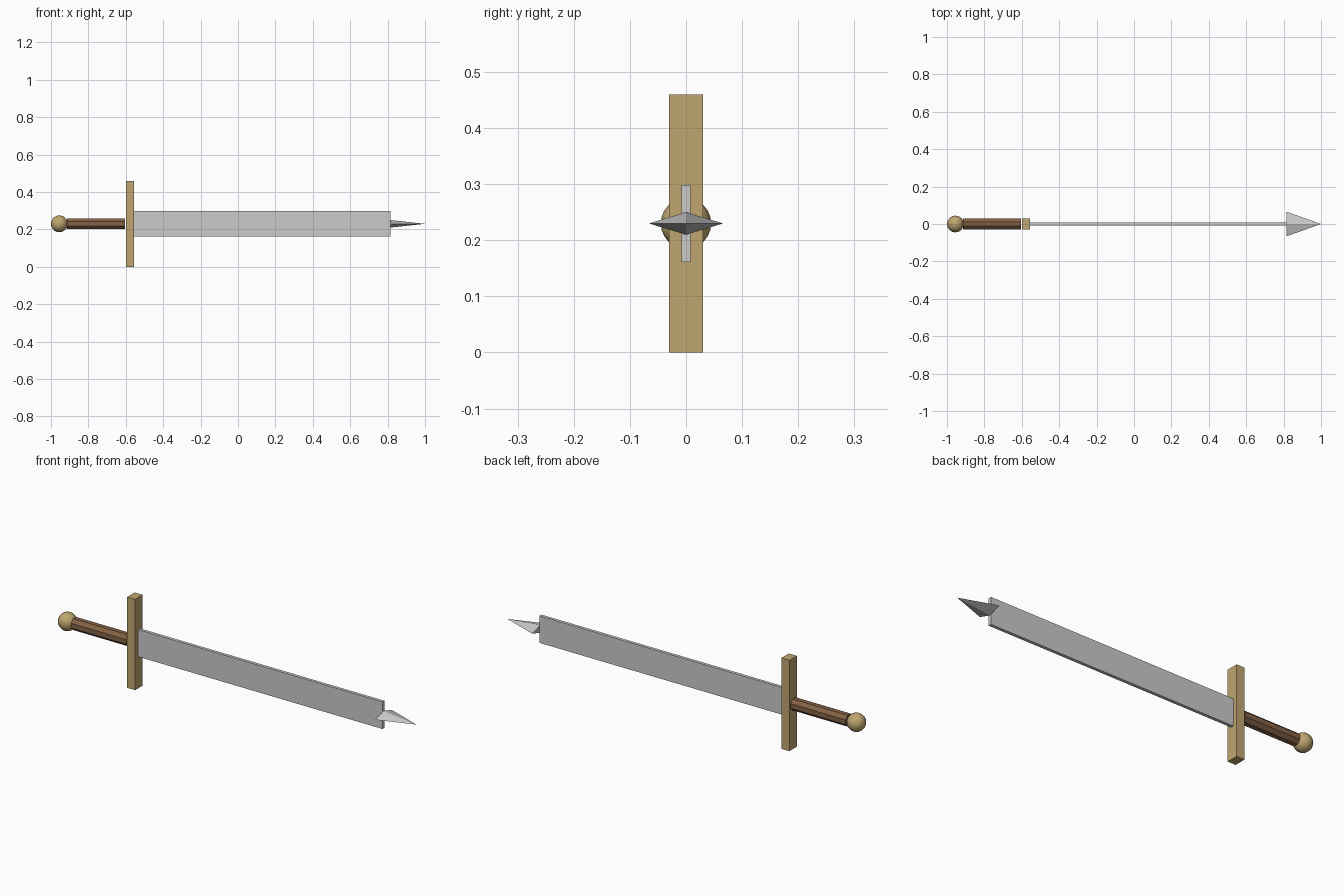
import bpy, math
from mathutils import Matrix

if "Cube" in bpy.data.objects:
    bpy.data.objects.remove(bpy.data.objects["Cube"])

ZC = 0.23  # height of the sword's long axis


def material(name, rgb):
    m = bpy.data.materials.new(name)
    m.diffuse_color = (*rgb, 1)
    m.use_nodes = True
    m.node_tree.nodes["Principled BSDF"].inputs["Base Color"].default_value = m.diffuse_color
    return m


brass = material("brass", (0.52, 0.38, 0.16))
wood = material("wood", (0.23, 0.12, 0.06))
steel = material("steel", (0.55, 0.55, 0.58))


def finish(name, mat):
    ob = bpy.context.object
    ob.name = name
    ob.data.materials.append(mat)
    return ob


def box(name, x0, x1, width, height, mat):
    bpy.ops.mesh.primitive_cube_add(size=1, location=((x0 + x1) / 2, 0, ZC))
    ob = finish(name, mat)
    ob.data.transform(Matrix.Diagonal((x1 - x0, width, height, 1)))
    return ob


def along_x(ob, spin):
    # turn a z-aligned primitive so that its top points to +x
    ob.data.transform(Matrix.Rotation(math.pi / 2, 4, 'Y') @ Matrix.Rotation(spin, 4, 'Z'))


# Pommel
bpy.ops.mesh.primitive_uv_sphere_add(segments=16, ring_count=12, radius=0.045,
                                     location=(-0.955, 0, ZC))
finish("pommel", brass)
bpy.ops.object.shade_smooth_by_angle(angle=math.radians(40))

# Eight-sided grip
bpy.ops.mesh.primitive_cylinder_add(vertices=8, radius=0.031, depth=0.31,
                                    location=(-0.76, 0, ZC))
along_x(finish("grip", wood), math.pi / 8)

# Cross guard and blade
box("cross_guard", -0.60, -0.555, 0.06, 0.46, brass)
box("blade", -0.555, 0.815, 0.016, 0.137, steel)

# Flattened four-sided tip, wide across y
bpy.ops.mesh.primitive_cone_add(vertices=4, radius1=1, radius2=0, depth=0.185,
                                location=(0.9075, 0, ZC))
tip = finish("blade_tip", steel)
along_x(tip, 0)
tip.data.transform(Matrix.Diagonal((1, 0.066, 0.02, 1)))
